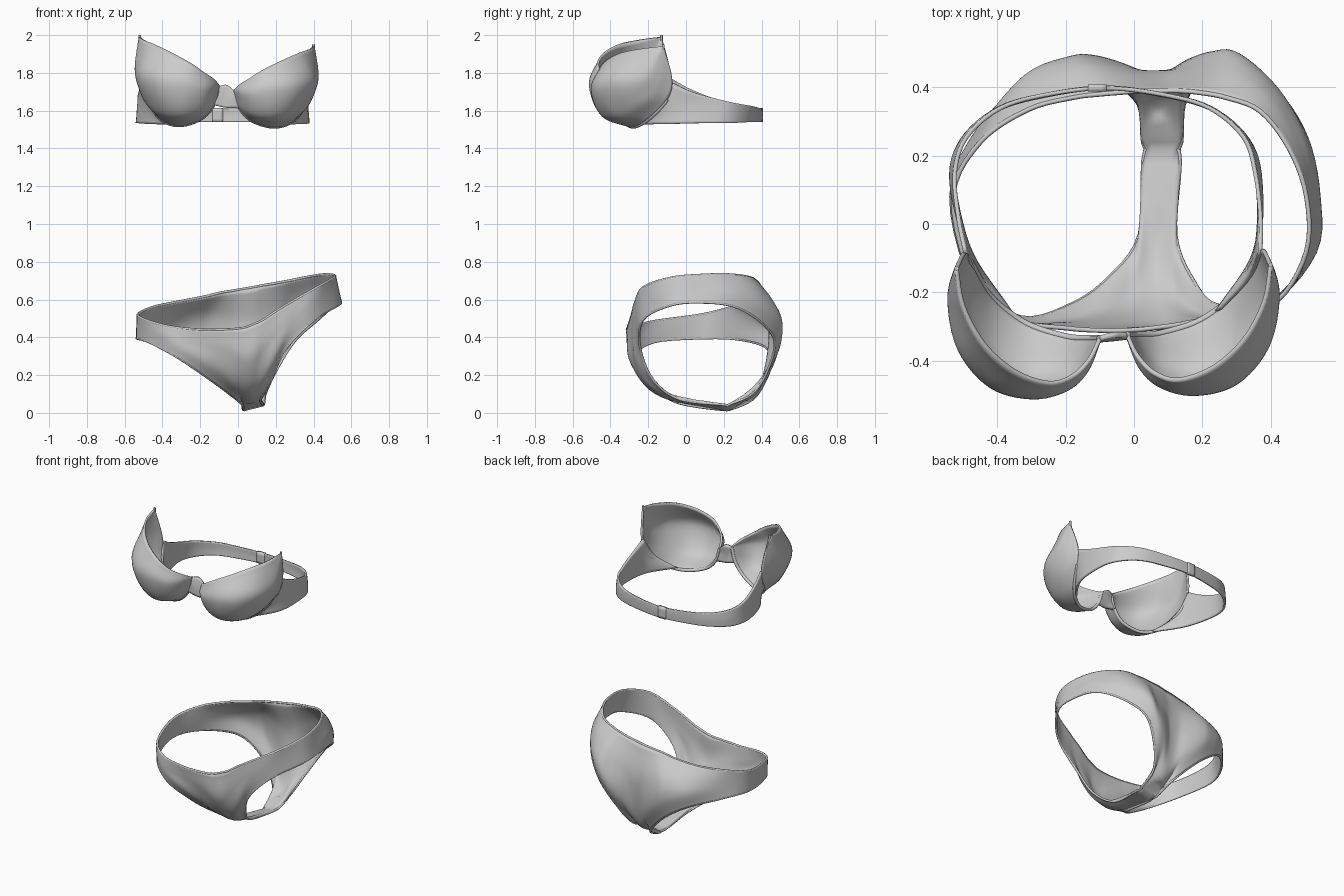
import bpy, bmesh
from mathutils import Vector as V


def spline(pts, n, closed=False):
    """Catmull-Rom curve through the points, n steps per span."""
    p = [V(q) for q in pts]
    m = len(p)
    out = []
    for i in range(m if closed else m - 1):
        if closed:
            a, b, c, d = (p[(i + k) % m] for k in (-1, 0, 1, 2))
        else:
            b, c = p[i], p[i + 1]
            a = p[i - 1] if i else b * 2 - c
            d = p[i + 2] if i + 2 < m else c * 2 - b
        for k in range(n):
            t = k / n
            out.append(0.5 * (2 * b + (c - a) * t + (2 * a - 5 * b + 4 * c - d) * t * t
                              + (3 * b - a - 3 * c + d) * t ** 3))
    if not closed:
        out.append(p[-1])
    return out


def cloth(name, stations, nu, nv, closed=False, thick=0.012, straight=()):
    """Loft a smooth sheet through cross columns and give it thickness."""
    cols = [spline(s, nv) for s in stations]
    rows = [spline(r, nu, closed) for r in zip(*cols)]
    for s in straight:      # keep the lower end of these spans straight
        for r in rows[-5:]:
            a, b = r[s * nu], r[(s + 1) * nu]
            for k in range(1, nu):
                r[s * nu + k] = a.lerp(b, k / nu)
    bm = bmesh.new()
    g = [[bm.verts.new(c) for c in r] for r in rows]
    w = len(g[0])
    for j in range(len(g) - 1):
        for i in range(w if closed else w - 1):
            k = (i + 1) % w
            bm.faces.new((g[j][i], g[j][k], g[j + 1][k], g[j + 1][i]))
    bmesh.ops.remove_doubles(bm, verts=bm.verts, dist=1e-4)
    bmesh.ops.recalc_face_normals(bm, faces=bm.faces)
    for f in bm.faces:
        f.smooth = True
    me = bpy.data.meshes.new(name)
    bm.to_mesh(me)
    bm.free()
    ob = bpy.data.objects.new(name, me)
    bpy.context.collection.objects.link(ob)
    s = ob.modifiers.new("thickness", 'SOLIDIFY')
    s.thickness, s.offset = thick, 0
    return rows


def piping(name, pts, r):
    cu = bpy.data.curves.new(name, 'CURVE')
    cu.dimensions, cu.bevel_depth, cu.bevel_resolution = '3D', r, 2
    cu.use_fill_caps = True
    sp = cu.splines.new('POLY')
    sp.points.add(len(pts) - 1)
    for p, q in zip(sp.points, pts):
        p.co = (*q, 1)
    bpy.context.collection.objects.link(bpy.data.objects.new(name, cu))


def fill(s):
    """Expand a two point column to four points."""
    if len(s) == 4:
        return s
    a, b = V(s[0]), V(s[1])
    return [a, a.lerp(b, 1 / 3), a.lerp(b, 2 / 3), b]


# Cup curves from centre to strap tip: top edge, fullest line, lower line, underwire
gore, tip = (-.10, -.335, 1.73), (-.52, -.13, 1.99)
top = [(-.13, -.395, 1.765), (-.18, -.445, 1.80), (-.25, -.465, 1.85),
       (-.35, -.43, 1.905), (-.44, -.35, 1.95), (-.50, -.24, 1.975)]
full = [(-.14, -.43, 1.72), (-.20, -.485, 1.72), (-.30, -.508, 1.74),
        (-.42, -.475, 1.76), (-.51, -.37, 1.79), (-.54, -.23, 1.83)]
low = [(-.15, -.40, 1.64), (-.21, -.435, 1.60), (-.31, -.447, 1.585),
       (-.42, -.385, 1.60), (-.50, -.26, 1.67), (-.525, -.16, 1.79)]
wire = [(-.13, -.335, 1.63), (-.20, -.33, 1.555), (-.32, -.29, 1.522),
        (-.42, -.21, 1.565), (-.48, -.11, 1.68), (-.497, -.085, 1.80)]


def right(p):
    return (-.12 - p[0], p[1] + .01, 1.508 + (p[2] - 1.515) * .91)


edges = []
for side, f in (("left", lambda p: p), ("right", right)):
    cols = [[f(gore)] * 4] + [[f(p) for p in c] for c in zip(top, full, low, wire)] + [[f(tip)] * 4]
    cloth(side + "_cup", cols, 6, 8)
    w = [f(p) for p in [gore] + wire + [tip]]
    piping(side + "_underwire", spline(w, 8)[:41], .010)
    t = V(f(tip))
    piping(side + "_strap_stub", [t - V((0, 0, .02)), t + V((0, 0, .01))], .007)
    edges.append(w)

# Centre bridge between the cups
l, r = edges
mid = [(-.06, -.325, 1.735), (-.06, -.335, 1.67), (-.06, -.335, 1.615)]
cloth("centre_bridge", [[l[0], (-.105, -.34, 1.68), l[1]], mid,
                        [r[0], (-.015, -.33, 1.68), r[1]]], 6, 4, thick=.016)

# Back band from the left cup round to the right cup
half = [[(-.495, -.08, 1.77), (-.455, -.16, 1.62), (-.36, -.26, 1.527)],
        [(-.515, .02, 1.715), (-.495, -.04, 1.62), (-.48, -.08, 1.53)],
        [(-.525, .15, 1.665), (-.53, .13, 1.60), (-.535, .12, 1.535)],
        [(-.49, .255, 1.64), (-.50, .25, 1.59), (-.505, .245, 1.535)],
        [(-.39, .34, 1.625), (-.395, .34, 1.58), (-.40, .335, 1.54)],
        [(-.25, .38, 1.615), (-.25, .38, 1.58), (-.25, .378, 1.54)]]


def other(p):
    t = min(1, max(0, (.15 - p[1]) / .25))
    return (-.17 - p[0] + .05 * t, p[1], p[2] - .02 * t * (p[2] > 1.7))


back = [[(-.085, .398, 1.61), (-.085, .40, 1.575), (-.085, .398, 1.54)]]
cloth("back_band", half + back + [[other(p) for p in s] for s in half[::-1]], 6, 6)
cloth("band_clasp", [[(x, .398, 1.613), (x, .398, 1.575), (x, .398, 1.539)]
                     for x in (-.135, -.11, -.08)], 2, 2, thick=.02)

# Briefs: columns from waist edge down to leg edge, round the front then the back
front = [[(-.53, .08, .52), (-.535, .08, .395)],
         [(-.47, -.17, .485), (-.47, -.17, .375)],
         [(-.35, -.28, .455), (-.35, -.285, .40), (-.34, -.285, .355), (-.33, -.275, .30)],
         [(-.20, -.305, .44), (-.20, -.295, .36), (-.19, -.285, .28), (-.18, -.235, .20)],
         [(-.10, -.312, .44), (-.10, -.297, .34), (-.09, -.255, .22), (-.07, -.155, .12)],
         [(-.03, -.312, .443), (-.03, -.295, .31), (-.015, -.215, .155), (.018, -.03, .05)],
         [(.03, -.308, .45), (.035, -.29, .27), (.04, -.14, .095), (.035, .22, .015)],
         [(.08, -.302, .468), (.085, -.29, .28), (.085, -.14, .10), (.13, .22, .04)],
         [(.13, -.295, .49), (.13, -.285, .33), (.13, -.215, .17), (.12, -.03, .07)],
         [(.19, -.283, .53), (.19, -.28, .41), (.185, -.26, .28), (.175, -.17, .17)],
         [(.28, -.268, .585), (.28, -.268, .50), (.26, -.262, .41), (.245, -.24, .33)],
         [(.42, -.225, .665), (.40, -.23, .49)],
         [(.505, -.08, .715), (.53, -.08, .57)],
         [(.505, .08, .73), (.54, .08, .585)]]
rear = [[(.455, .22, .733), (.48, .23, .68), (.50, .24, .63), (.505, .25, .565)],
        [(.37, .33, .72), (.40, .37, .65), (.42, .39, .57), (.42, .385, .49)],
        [(.27, .37, .70), (.29, .45, .60), (.305, .495, .50), (.30, .47, .38)],
        [(.19, .385, .685), (.22, .46, .54), (.23, .50, .39), (.20, .43, .22)],
        [(.13, .39, .675), (.14, .45, .50), (.15, .465, .30), (.145, .35, .10)],
        [(.08, .39, .665), (.085, .445, .43), (.09, .39, .14), (.13, .22, .04)],
        [(.02, .39, .655), (.03, .445, .43), (.04, .39, .14), (.035, .22, .015)],
        [(-.04, .385, .645), (-.03, .455, .47), (-.02, .45, .26), (.015, .35, .07)],
        [(-.10, .38, .635), (-.12, .47, .50), (-.11, .485, .34), (-.07, .42, .17)],
        [(-.18, .37, .615), (-.19, .46, .51), (-.19, .485, .40), (-.18, .45, .27)],
        [(-.31, .335, .59), (-.32, .40, .51), (-.32, .43, .44), (-.31, .42, .35)],
        [(-.45, .24, .56), (-.46, .27, .39)]]
rows = cloth("briefs", [fill(s) for s in front + rear], 5, 8, closed=True, straight=(6, 19))

# Hems at the waist and both leg openings
hem, n = rows[-1], 5
piping("waist_hem", rows[0] + rows[0][:1], .007)
piping("right_leg_hem", hem[7 * n:19 * n + 1], .007)
piping("left_leg_hem", hem[20 * n:] + hem[:6 * n + 1], .007)
